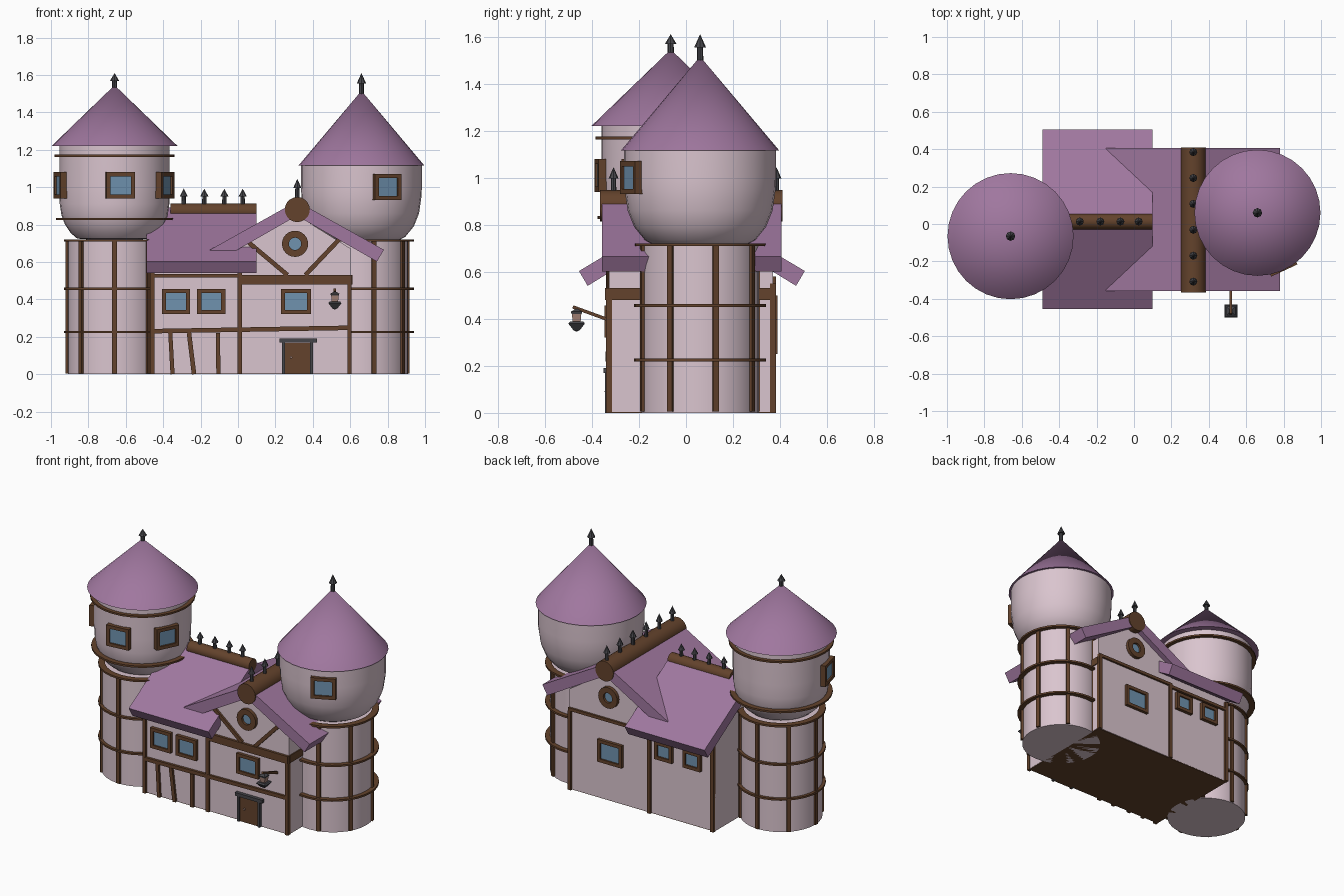
import bpy, bmesh, math
from mathutils import Matrix, Vector

if "Cube" in bpy.data.objects:
    bpy.data.objects.remove(bpy.data.objects["Cube"])


def mat(name, r, g, b):
    m = bpy.data.materials.new(name)
    m.diffuse_color = (r, g, b, 1)
    m.use_nodes = True
    m.node_tree.nodes["Principled BSDF"].inputs["Base Color"].default_value = m.diffuse_color
    return m


PLASTER = mat("pink plaster", 0.70, 0.555, 0.62)
ROOF = mat("purple roof", 0.35, 0.185, 0.345)
WOOD = mat("brown timber", 0.125, 0.055, 0.025)
IRON = mat("dark iron", 0.06, 0.06, 0.068)
GLASS = mat("blue glass", 0.16, 0.29, 0.43)
LAMP = mat("lamp glass", 0.36, 0.22, 0.18)
I4 = Matrix.Identity(4)


def finish(name, bm, material, smooth=False):
    bmesh.ops.recalc_face_normals(bm, faces=bm.faces)
    me = bpy.data.meshes.new(name)
    bm.to_mesh(me)
    bm.free()
    me.materials.append(material)
    ob = bpy.data.objects.new(name, me)
    bpy.context.collection.objects.link(ob)
    if smooth:
        bpy.ops.object.select_all(action='DESELECT')
        ob.select_set(True)
        bpy.context.view_layer.objects.active = ob
        bpy.ops.object.shade_smooth_by_angle(angle=math.radians(35))
    return ob


def box(name, centre, size, material, base=I4):
    bm = bmesh.new()
    m = base @ Matrix.Translation(centre) @ Matrix.Diagonal((*size, 1))
    bmesh.ops.create_cube(bm, size=1, matrix=m)
    return finish(name, bm, material)


def prism(name, profile, axis, a, b, material):
    """Extrude a (horizontal, z) outline along x or y from a to b."""
    bm = bmesh.new()
    place = (lambda u, z: (a, u, z)) if axis == 'x' else (lambda u, z: (u, a, z))
    f = bm.faces.new([bm.verts.new(place(u, z)) for u, z in profile])
    r = bmesh.ops.extrude_face_region(bm, geom=[f])
    d = Vector((b - a, 0, 0)) if axis == 'x' else Vector((0, b - a, 0))
    bmesh.ops.translate(bm, vec=d, verts=[v for v in r['geom'] if isinstance(v, bmesh.types.BMVert)])
    return finish(name, bm, material)


def lathe(name, profile, material, base=I4, n=32, closed=False):
    """Spin (radius, z) points around local z."""
    bm = bmesh.new()
    rings = []
    for r, z in profile:
        k = 1 if r == 0 else n
        rings.append([bm.verts.new(base @ Vector((r * math.cos(2 * math.pi * i / n),
                                                  r * math.sin(2 * math.pi * i / n), z))) for i in range(k)])
    pairs = list(zip(rings, rings[1:])) + ([(rings[-1], rings[0])] if closed else [])
    for p, q in pairs:
        for i in range(n):
            j = (i + 1) % n
            vs = [p[i % len(p)], p[j % len(p)], q[j % len(q)], q[i % len(q)]]
            bm.faces.new(list(dict.fromkeys(vs)))
    return finish(name, bm, material, n > 10)


def at(x, y, z=0, angle=0):
    return Matrix.Translation((x, y, z)) @ Matrix.Rotation(math.radians(angle), 4, 'Z')


def window(name, base, w, h, t=0.022):
    """Framed window whose outside is local -y."""
    for s in (-1, 1):
        box(name + "_frame_side", (s * (w - t) / 2, 0, 0), (t, 0.045, h), WOOD, base)
        box(name + "_frame_rail", (0, 0, s * (h - t) / 2), (w - 2 * t, 0.045, t), WOOD, base)
    box(name + "_glass", (0, -0.008, 0), (w - 2 * t, 0.008, h - 2 * t), GLASS, base)


def beam(name, x1, z1, x2, z2, w, y):
    d = Vector((x2 - x1, 0, z2 - z1))
    m = Matrix.Translation(((x1 + x2) / 2, y, (z1 + z2) / 2)) @ Matrix.Rotation(-math.atan2(d.z, d.x), 4, 'Y')
    box(name, (0, 0, 0), (d.length, 0.025, w), WOOD, m)


def finial(name, x, y, z, top, r=0.012):
    h = top - z
    lathe(name, [(0, 0), (r, 0), (r * 0.9, h * 0.55), (r * 1.8, h * 0.55), (0, h)], IRON, at(x, y, z), 8)


def ring(name, x, y, z, r):
    lathe(name, [(r - 0.04, -0.006), (r, -0.006), (r, 0.006), (r - 0.04, 0.006)], WOOD, at(x, y, z), 32, True)


def chevron(c, half, zr, ze):
    return [(c, zr), (c + half, ze), (c + half - 0.037, ze - 0.063), (c, zr - 0.078),
            (c - half + 0.037, ze - 0.063), (c - half, ze)]


# Towers: shaft, bulging top room, cone roof, finial, posts and hoops
def tower(side, x, y, bulb, cone_z, apex, post_offset, ring_r):
    b = at(x, y)
    lathe(side + "_tower_shaft", [(0, 0), (0.25, 0), (0.25, 0.715), (0, 0.715)], PLASTER, b)
    lathe(side + "_tower_room", bulb, PLASTER, b)
    lathe(side + "_tower_roof", [(0, cone_z), (0.337, cone_z), (0, apex)], ROOF, b)
    finial(side + "_tower_finial", x, y, apex - 0.03, 1.61, 0.014)
    for i in range(8):
        box(side + "_tower_post", (0.25, 0, 0.36), (0.024, 0.025, 0.71), WOOD, at(x, y, 0, post_offset + 45 * i))
    for z in (0.225, 0.457, 0.715):
        ring(side + "_tower_hoop", x, y, z, ring_r)


LX, LY, RX, RY = -0.66, -0.065, 0.66, 0.06
tower("left", LX, LY, [(0, 0.71), (0.20, 0.725), (0.235, 0.755), (0.265, 0.80), (0.284, 0.85),
                       (0.293, 0.91), (0.295, 1.0), (0.295, 1.22), (0, 1.22)], 1.22, 1.545, 0, 0.27)
tower("right", RX, RY, [(0, 0.70), (0.18, 0.705), (0.235, 0.735), (0.28, 0.79), (0.308, 0.86),
                        (0.321, 0.95), (0.323, 1.0), (0.323, 1.12), (0, 1.12)], 1.115, 1.515, 15, 0.28)
ring("left_room_hoop_low", LX, LY, 0.83, 0.312)
ring("left_room_hoop_high", LX, LY, 1.168, 0.32)
for a in (6, 64, -76):
    window("left_tower_window", at(LX, LY, 1.01, a) @ Matrix.Translation((0, -0.295, 0)), 0.155, 0.14)
window("right_tower_window", at(RX, RY, 1.0, 25) @ Matrix.Translation((0, -0.318, 0)), 0.155, 0.14)

# House walls
F, B = -0.325, 0.367
prism("wing_walls", [(F, 0.004), (B, 0.004), (B, 0.60), (0.02, 0.82), (F, 0.60)], 'x', -0.47, 0.1, PLASTER)
prism("gable_walls", [(0.0, 0.004), (0.605, 0.004), (0.605, 0.67), (0.315, 0.85), (0.0, 0.67)],
      'y', F - 0.002, B + 0.002, PLASTER)
box("floor", (0.068, 0.021, 0.003), (1.07, 0.69, 0.006), WOOD)

# Roofs
prism("wing_roof", chevron(0.025, 0.48, 0.89, 0.603), 'x', -0.49, 0.1, ROOF)
prism("gable_roof", chevron(0.315, 0.465, 0.925, 0.665), 'y', -0.358, 0.405, ROOF)

# Ridge logs with finials
lathe("wing_ridge_log", [(0, 0), (0.042, 0), (0.042, 0.46), (0, 0.46)], WOOD,
      Matrix.Translation((-0.36, 0.013, 0.87)) @ Matrix.Rotation(math.pi / 2, 4, 'Y'), 20)
lathe("gable_ridge_log", [(0, 0), (0.067, 0), (0.067, 0.775), (0, 0.775)], WOOD,
      Matrix.Translation((0.317, 0.41, 0.88)) @ Matrix.Rotation(math.pi / 2, 4, 'X'), 20)
for x in (-0.29, -0.18, -0.073, 0.025):
    finial("wing_ridge_finial", x, 0.013, 0.9, 0.992)
for i in range(6):
    finial("gable_ridge_finial", 0.317, -0.308 + 0.1385 * i, 0.935, 1.045)

# Timber framing on front and back
for y in (F - 0.003, B + 0.003):
    beam("corner_post_left", -0.458, 0, -0.458, 0.58, 0.024, y)
    beam("middle_post", 0.01, 0, 0.01, 0.55, 0.024, y)
    beam("corner_post_right", 0.597, 0, 0.597, 0.53, 0.022, y)
    beam("wing_top_beam", -0.46, 0.527, 0.01, 0.527, 0.02, y)
beam("gable_band", 0.0, 0.505, 0.607, 0.505, 0.05, F - 0.006)
beam("gable_back_beam", 0.0, 0.54, 0.607, 0.54, 0.02, B + 0.003)
box("gable_side_band", (0.602, 0.02, 0.505), (0.02, 0.69, 0.05), WOOD)
beam("floor_beam", -0.46, 0.23, 0.597, 0.248, 0.024, F - 0.004)
beam("wing_stud", -0.35, 0, -0.362, 0.22, 0.022, F - 0.003)
beam("wing_stud", -0.235, 0, -0.262, 0.22, 0.024, F - 0.003)
beam("wing_stud", -0.105, 0, -0.107, 0.22, 0.022, F - 0.003)
beam("gable_brace_left", 0.05, 0.71, 0.265, 0.53, 0.024, F - 0.003)
beam("gable_brace_right", 0.55, 0.73, 0.36, 0.53, 0.024, F - 0.003)

# Round gable windows
for y, s in ((F, 1), (B, -1)):
    m = Matrix.Translation((0.305, y, 0.697)) @ Matrix.Rotation(s * math.pi / 2, 4, 'X')
    lathe("round_window_frame", [(0.033, 0), (0.07, 0), (0.07, 0.025), (0.033, 0.025)], WOOD, m, 24, True)
    lathe("round_window_glass", [(0, 0.0), (0.034, 0.0), (0.034, 0.009), (0, 0.009)], GLASS, m, 24)

# House windows
for x, w, h in ((-0.332, 0.15, 0.135), (-0.143, 0.15, 0.135), (0.31, 0.16, 0.135)):
    window("front_window", at(x, F, 0.388), w, h)
for x, z, w, h in ((0.295, 0.325, 0.18, 0.15), (-0.10, 0.44, 0.13, 0.12), (-0.31, 0.44, 0.13, 0.12)):
    window("back_window", at(x, B, z, 180), w, h)

# Door
box("door", (0.318, F - 0.003, 0.083), (0.14, 0.012, 0.166), WOOD)
for s in (-1, 1):
    box("door_jamb", (0.318 + s * 0.076, F - 0.005, 0.085), (0.016, 0.03, 0.17), IRON)
box("door_lintel", (0.322, F - 0.007, 0.18), (0.2, 0.036, 0.022), IRON)
lathe("door_knob", [(0, 0), (0.007, 0.002), (0.007, 0.012), (0, 0.014)], LAMP,
      Matrix.Translation((0.284, F - 0.007, 0.09)) @ Matrix.Rotation(math.pi / 2, 4, 'X'), 8)

# Lantern on a wall arm
arm = Matrix.Translation((0.518, -0.402, 0.422)) @ Matrix.Rotation(math.radians(-20), 4, 'X')
box("lantern_arm", (0, 0, 0), (0.014, 0.168, 0.014), WOOD, arm)
lan = at(0.518, -0.465, 0, 45)
lathe("lantern_cap", [(0, 0.42), (0.03, 0.42), (0.034, 0.43), (0, 0.445)], IRON, lan, 4)
lathe("lantern_glass", [(0, 0.385), (0.024, 0.385), (0.028, 0.42), (0, 0.42)], LAMP, lan, 4)
lathe("lantern_base", [(0, 0.345), (0.02, 0.352), (0.05, 0.38), (0.04, 0.388), (0, 0.388)], IRON, lan, 4)
